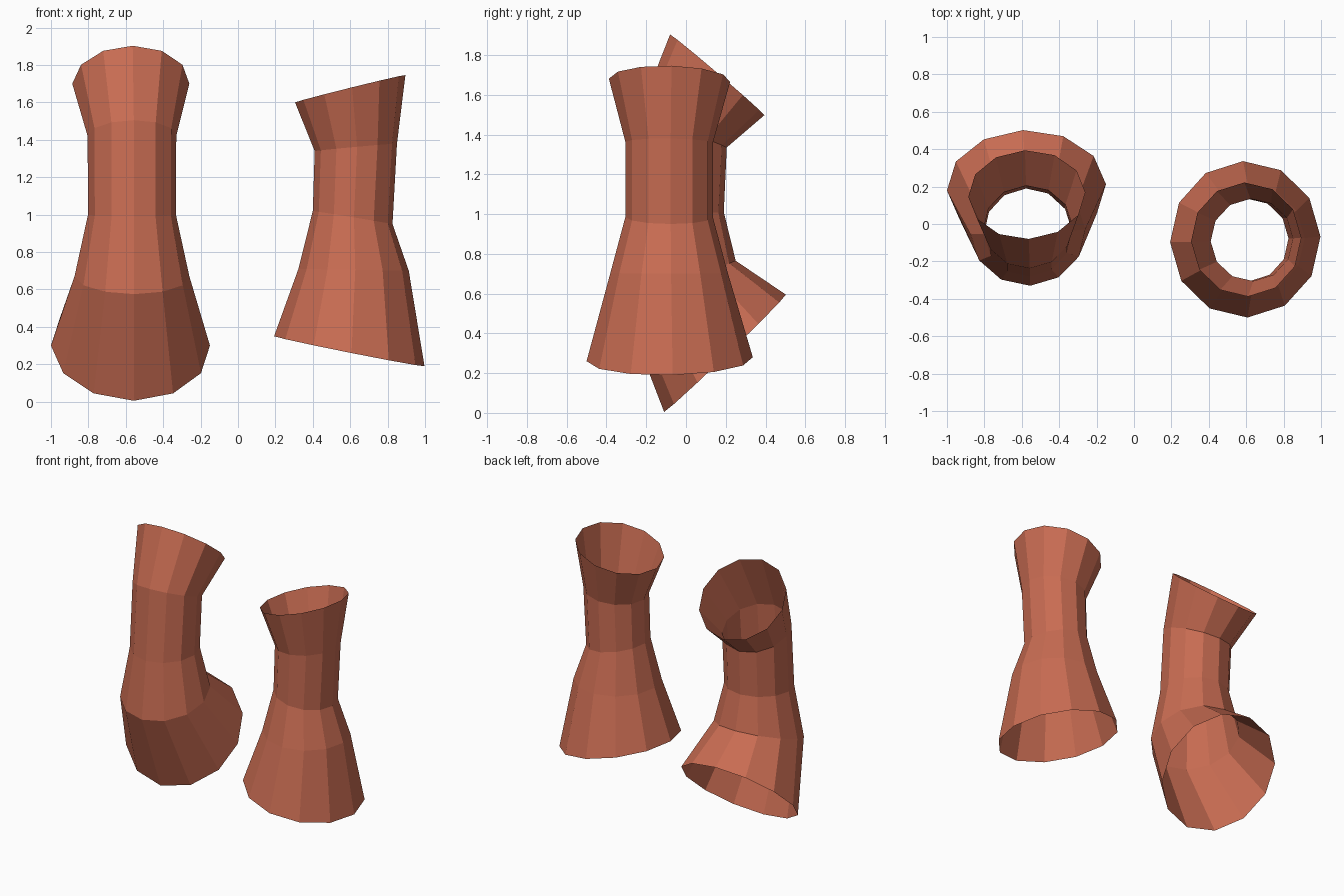
import bpy, bmesh
from math import cos, sin, pi
from mathutils import Vector

SIDES = 12

clay = bpy.data.materials.new("clay")
clay.diffuse_color = (0.58, 0.15, 0.085, 1)


def tube(name, rings):
    """Open tube; each ring is (centre, sideways radius, backward radius)."""
    bm = bmesh.new()
    loops = []
    for centre, side, back in rings:
        c, u, v = Vector(centre), Vector(side), Vector(back)
        angles = [2 * pi * i / SIDES for i in range(SIDES)]
        loops.append([bm.verts.new(c + u * cos(a) + v * sin(a)) for a in angles])
    for low, high in zip(loops, loops[1:]):
        for i in range(SIDES):
            j = (i + 1) % SIDES
            bm.faces.new((low[i], low[j], high[j], high[i]))
    mesh = bpy.data.meshes.new(name)
    bm.to_mesh(mesh)
    bm.free()
    mesh.materials.append(clay)
    obj = bpy.data.objects.new(name, mesh)
    bpy.context.collection.objects.link(obj)
    return obj


# Left pipe: both mouths bend toward the back
tube("bent_pipe", [
    ((-0.575, 0.196, 0.30), (0.425, 0.017, 0), (-0.018, 0.306, 0.295)),
    ((-0.567, -0.040, 0.67), (0.307, 0.012, 0), (-0.012, 0.290, 0.095)),
    ((-0.567, -0.045, 1.00), (0.235, 0.009, 0), (-0.010, 0.235, 0.010)),
    ((-0.567, -0.016, 1.42), (0.237, 0.010, 0), (-0.010, 0.221, -0.085)),
    ((-0.573, 0.157, 1.70), (0.313, 0.012, 0), (-0.010, 0.237, -0.203)),
])

# Right pipe: nearly straight, mouths slightly slanted
tube("straight_pipe", [
    ((0.595, -0.082, 0.270), (0.402, 0.015, -0.080), (-0.012, 0.418, 0.010)),
    ((0.618, -0.085, 0.705), (0.295, 0.010, -0.005), (-0.009, 0.295, 0.000)),
    ((0.613, -0.085, 0.985), (0.213, 0.008, -0.035), (-0.007, 0.220, 0.000)),
    ((0.630, -0.085, 1.360), (0.220, 0.008, 0.020), (-0.007, 0.220, -0.003)),
    ((0.600, -0.083, 1.673), (0.295, 0.010, 0.073), (-0.010, 0.305, -0.008)),
])
